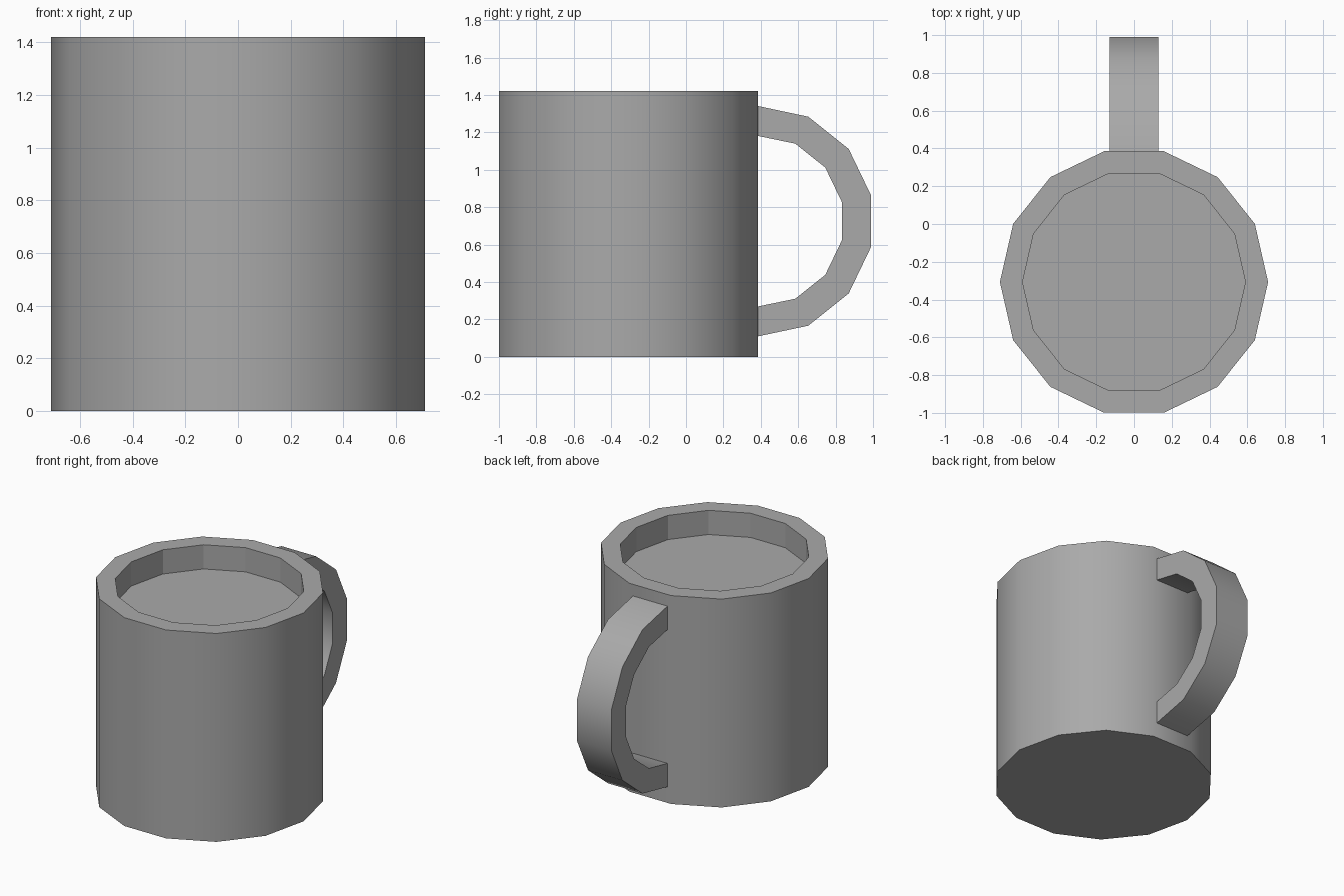
import bpy
import bmesh
from math import cos, sin, pi

cube = bpy.data.objects.get("Cube")
if cube:
    bpy.data.objects.remove(cube, do_unlink=True)

SIDES = 14
STEP = 2 * pi / SIDES
BODY_Y = -0.307

grey = bpy.data.materials.new("plain grey")
grey.use_nodes = True
colour = (0.4, 0.4, 0.4, 1)
grey.diffuse_color = colour
grey.node_tree.nodes["Principled BSDF"].inputs["Base Color"].default_value = colour


def finish(name, bm):
    """Turn a bmesh into a grey object."""
    bmesh.ops.recalc_face_normals(bm, faces=bm.faces)
    mesh = bpy.data.meshes.new(name)
    bm.to_mesh(mesh)
    bm.free()
    mesh.materials.append(grey)
    obj = bpy.data.objects.new(name, mesh)
    bpy.context.collection.objects.link(obj)
    return obj


def bridge(bm, a, b, smooth=False):
    """Join two closed loops of vertices with quads."""
    for i in range(len(a)):
        j = (i + 1) % len(a)
        bm.faces.new((a[i], a[j], b[j], b[i])).smooth = smooth


# Mug body: outer wall, flat rim and a shallow recess
bm = bmesh.new()
profile = [(0.71, 0), (0.71, 1.42), (0.59, 1.42), (0.59, 1.255)]
rings = [[bm.verts.new((r * cos(k * STEP), BODY_Y + r * sin(k * STEP), z))
          for k in range(SIDES)] for r, z in profile]
bridge(bm, rings[0], rings[1], smooth=True)
bridge(bm, rings[1], rings[2])
bridge(bm, rings[2], rings[3])
bm.faces.new(rings[0])
bm.faces.new(rings[3])
finish("mug_body", bm)

# Handle: half ring of square section, with its ends sunk in the wall
bm = bmesh.new()
angles = [-pi / 2 + k * STEP for k in range(SIDES // 2 + 1)]
sections = []
for k, a in enumerate(angles):
    section = []
    for x, r in ((-0.13, 0.62), (0.13, 0.62), (0.13, 0.46), (-0.13, 0.46)):
        y = 0.385 + r * cos(a)
        if k in (0, len(angles) - 1):
            y -= 0.02
        section.append(bm.verts.new((x, y, 0.725 + r * sin(a))))
    sections.append(section)
for a, b in zip(sections, sections[1:]):
    bridge(bm, a, b)
bm.faces.new(sections[0])
bm.faces.new(sections[-1])
bm.normal_update()
# Curved faces run smooth; the two sides and the ends stay flat
for f in bm.faces:
    f.smooth = abs(f.normal.x) < 0.5 and abs(f.normal.y) < 1.1
for f in (bm.faces[:][-2:]):
    f.smooth = False
finish("handle", bm)
